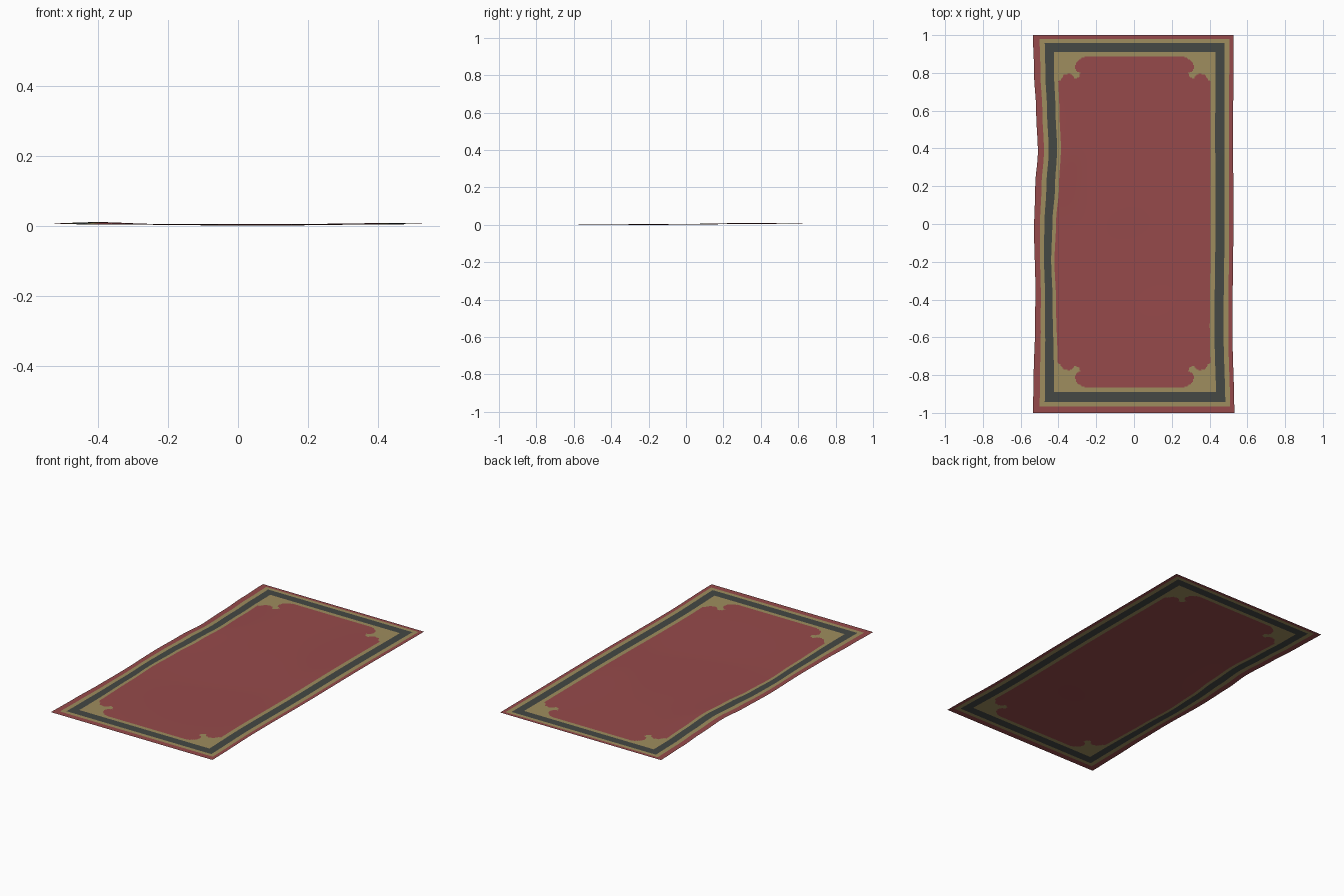
import bpy, bmesh, math

if "Cube" in bpy.data.objects:
    bpy.data.objects.remove(bpy.data.objects["Cube"])

# flat colours
def mat(name, rgb):
    m = bpy.data.materials.new(name)
    m.diffuse_color = (*rgb, 1)
    m.use_nodes = True
    m.node_tree.nodes["Principled BSDF"].inputs["Base Color"].default_value = m.diffuse_color
    return m
MATS = [mat("carpet red", (0.305, 0.068, 0.070)),
        mat("border tan", (0.342, 0.266, 0.112)),
        mat("border charcoal", (0.058, 0.065, 0.058))]
RED, TAN, DARK = range(3)
RING = [RED, TAN, DARK, TAN, RED]            # colours from rim to field

# ring boundaries on each side, rim first
LEFT = [-.535, -.500, -.473, -.425, -.403]
RIGHT = [.527, .505, .480, .432, .407]
BOTTOM = [-1, -.965, -.942, -.890, -.866]
TOP = [1, .980, .959, .910, .886]

# corner ornament outline, measured inward from the inner border corner
ORNAMENT = [(0, 0), (.145, 0), (.125, .008), (.10, .025), (.088, .055), (.098, .078),
            (.118, .085), (.115, .105), (.09, .118), (.078, .098), (.062, .09),
            (.03, .098), (.012, .125), (0, .13)]

# ripple of the left side: (y, shift)
OUTER = [(-1, 0), (-.8, .004), (-.55, .011), (-.35, .013), (-.03, .006), (.2, .012),
         (.38, .026), (.6, .017), (.8, .006), (1, 0)]
INNER = [(-1, 0), (-.8, 0), (-.4, -.010), (-.2, -.018), (0, -.010), (.2, .006),
         (.4, .016), (.6, .008), (.8, .001), (1, 0)]
SIDE = [(-1, .004), (-.55, -.006), (0, -.001), (.5, -.002), (1, 0)]

def ease(keys, t):
    for (a, va), (b, vb) in zip(keys, keys[1:]):
        if t <= b:
            k = (t - a) / (b - a)
            return va + (vb - va) * (1 - math.cos(math.pi * k)) / 2
    return keys[-1][1]

def inside(poly, x, y):
    hit = False
    for (ax, ay), (bx, by) in zip(poly, poly[1:] + poly[:1]):
        if (ay > y) != (by > y) and x < ax + (bx - ax) * (y - ay) / (by - ay):
            hit = not hit
    return hit

def steps(lo, hi, n):
    return [lo + (hi - lo) * i / n for i in range(n + 1)]

def lines(low, high, n):
    # cut lines: ring edges, fine rows through the corners, coarse rows between
    a, b = low[-1], high[-1]
    return sorted(set(low + high + steps(a, a + .15, 30)[1:] + steps(b - .15, b, 30)[:-1]
                      + steps(a + .15, b - .15, n)[1:-1]))

def ring(v, low, high):
    return min(sum(v > e for e in low), sum(v < e for e in high)) - 1

def warp(x, y):
    t = min(1, max(0, (x - LEFT[0]) / (LEFT[-1] - LEFT[0])))
    fade = min(1, max(0, -x / .40))
    dx = (ease(OUTER, y) * (1 - t) + ease(INNER, y) * t) * fade
    dx += ease(SIDE, y) * min(1, max(0, x / .4))
    # low folds in the cloth
    z = .004 + .006 * math.exp(-((x + .42) / .12) ** 2 - ((y - .35) / .25) ** 2)
    z += .003 * math.exp(-((x - .42) / .18) ** 2 - ((y - .3) / .4) ** 2)
    z -= .004 * math.exp(-((x - .05) / .3) ** 2 - ((y + .2) / .3) ** 2)
    return x + dx, y, z

# rug sheet
xs, ys = lines(LEFT, RIGHT, 12), lines(BOTTOM, TOP, 40)
bm = bmesh.new()
grid = [[bm.verts.new(warp(x, y)) for x in xs] for y in ys]
for j in range(len(ys) - 1):
    for i in range(len(xs) - 1):
        f = bm.faces.new((grid[j][i], grid[j][i + 1], grid[j + 1][i + 1], grid[j + 1][i]))
        f.smooth = True
        x, y = (xs[i] + xs[i + 1]) / 2, (ys[j] + ys[j + 1]) / 2
        r = min(ring(x, LEFT, RIGHT), ring(y, BOTTOM, TOP))
        f.material_index = RING[r]
        u, v = min(x - LEFT[-1], RIGHT[-1] - x), min(y - BOTTOM[-1], TOP[-1] - y)
        if r == 4 and inside(ORNAMENT, u, v):
            f.material_index = TAN
me = bpy.data.meshes.new("rug")
bm.to_mesh(me)
bm.free()
for m in MATS:
    me.materials.append(m)
rug = bpy.data.objects.new("rug", me)
bpy.context.collection.objects.link(rug)
